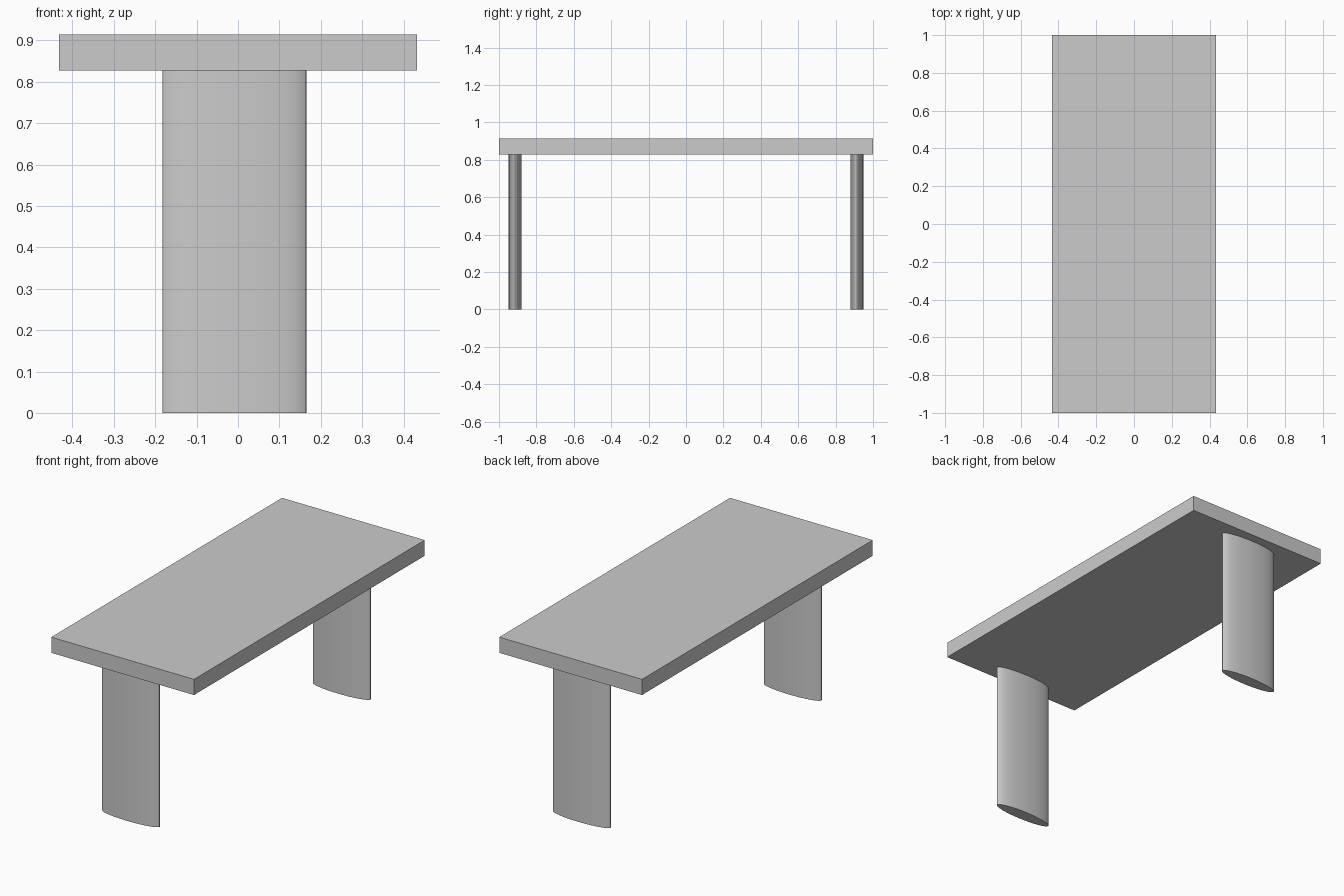
import bpy, math

if "Cube" in bpy.data.objects:
    bpy.data.objects.remove(bpy.data.objects["Cube"])

# Tabletop slab
bpy.ops.mesh.primitive_cube_add(size=1, location=(0, 0, 0.871))
top = bpy.context.object
top.name = "tabletop"
top.scale = (0.866, 2.0, 0.086)
bpy.ops.object.transform_apply(location=False, rotation=False, scale=True)


# Flat elliptical column legs, one near each end
def add_leg(name, y):
    bpy.ops.mesh.primitive_cylinder_add(vertices=32, radius=1, depth=1,
                                        location=(-0.009, y, 0.4145))
    leg = bpy.context.object
    leg.name = name
    leg.scale = (0.174, 0.035, 0.829)
    bpy.ops.object.transform_apply(location=False, rotation=False, scale=True)
    bpy.ops.object.shade_smooth_by_angle(angle=math.radians(30))


add_leg("front_leg", -0.914)
add_leg("back_leg", 0.914)
